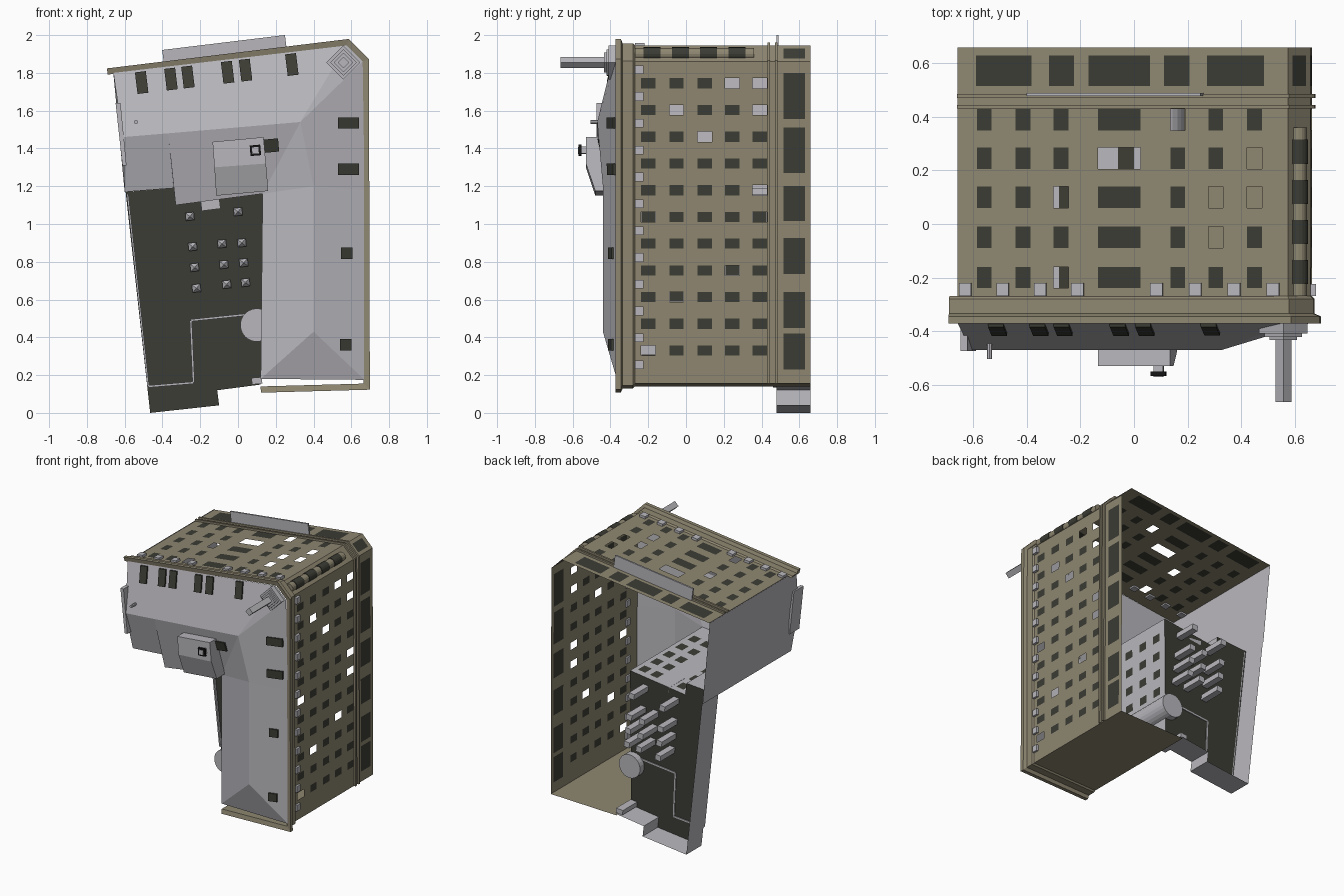
import bpy, bmesh, math
from mathutils import Vector
from mathutils.bvhtree import BVHTree

cube = bpy.data.objects.get("Cube")
if cube:
    bpy.data.objects.remove(cube)


def material(name, r, g, b):
    m = bpy.data.materials.new(name)
    m.use_nodes = True
    m.diffuse_color = (r, g, b, 1)
    m.node_tree.nodes["Principled BSDF"].inputs["Base Color"].default_value = (r, g, b, 1)
    return m


TAN = material("tan stone", .27, .24, .165)
GREY = material("pale grey", .48, .47, .50)
DARK = material("dark glass", .045, .045, .035)
BLACK = material("black metal", .008, .008, .008)


def build(name, verts, faces, mats, idx=None):
    me = bpy.data.meshes.new(name)
    me.from_pydata(verts, [], faces)
    for m in mats:
        me.materials.append(m)
    if idx:
        me.polygons.foreach_set("material_index", idx)
    ob = bpy.data.objects.new(name, me)
    bpy.context.collection.objects.link(ob)
    return ob


# Plan points are (x, z); height above the street runs toward -y
def prism(name, plan, y0, y1, mat, taper=1.0):
    n = len(plan)
    cx, cz = sum(p[0] for p in plan) / n, sum(p[1] for p in plan) / n
    v = [(cx + (x - cx) * taper, y0, cz + (z - cz) * taper) for x, z in plan]
    v += [(x, y1, z) for x, z in plan]
    f = [(i, (i + 1) % n, (i + 1) % n + n, i + n) for i in range(n)]
    f += [tuple(range(n))[::-1], tuple(range(n, 2 * n))]
    ob = build(name, v, f, [mat])
    bm = bmesh.new()
    bm.from_mesh(ob.data)
    bmesh.ops.recalc_face_normals(bm, faces=bm.faces)
    bm.to_mesh(ob.data)
    bm.free()
    return ob


def rect(cx, cz, w, h, deg=0):
    c, s = math.cos(math.radians(deg)), math.sin(math.radians(deg))
    return [(cx + c * u * w / 2 - s * v * h / 2, cz + s * u * w / 2 + c * v * h / 2)
            for u, v in ((-1, -1), (1, -1), (1, 1), (-1, 1))]


def ngon(cx, cz, r, n):
    return [(cx + r * math.cos(2 * math.pi * i / n), cz + r * math.sin(2 * math.pi * i / n))
            for i in range(n)]


def line(name, a, b, width, y0, y1, mat):
    d = math.degrees(math.atan2(b[1] - a[1], b[0] - a[0]))
    return prism(name, rect((a[0] + b[0]) / 2, (a[1] + b[1]) / 2,
                            math.dist(a, b), width, d), y0, y1, mat)


# Wall split on a grid; each rectangle is (u0, u1, y0, y1, is_hole)
def wall(name, a, b, axis, y0, y1, mat, rects=()):
    us = sorted({a[axis], b[axis], *[r[0] for r in rects], *[r[1] for r in rects]})
    ys = sorted({y0, y1, *[r[2] for r in rects], *[r[3] for r in rects]})
    verts, faces, idx = [], [], []
    for u in us:
        t = (u - a[axis]) / (b[axis] - a[axis])
        x, z = a[0] + t * (b[0] - a[0]), a[1] + t * (b[1] - a[1])
        verts += [(x, y, z) for y in ys]
    n = len(ys)
    for i in range(len(us) - 1):
        for j in range(n - 1):
            u, y = (us[i] + us[i + 1]) / 2, (ys[j] + ys[j + 1]) / 2
            hit = [r for r in rects if r[0] < u < r[1] and r[2] < y < r[3]]
            if hit and hit[0][4]:
                continue
            faces.append((i * n + j, i * n + j + 1, (i + 1) * n + j + 1, (i + 1) * n + j))
            idx.append(1 if hit else 0)
    return build(name, verts, faces, [mat, DARK], idx)


# Mitred moulding along a plan path; profile is (outward, y)
def sweep(name, path, profile, mat):
    pts = [Vector(p) for p in path]
    dirs = [(q - p).normalized() for p, q in zip(pts, pts[1:])]
    norms = [Vector((-d.y, d.x)) for d in dirs]
    verts, k = [], len(profile)
    for i, p in enumerate(pts):
        na, nb = norms[max(i - 1, 0)], norms[min(i, len(norms) - 1)]
        m = (na + nb) / (1 + na.dot(nb))
        verts += [(p.x + m.x * o, y, p.y + m.y * o) for o, y in profile]
    faces = [(i * k + j, i * k + (j + 1) % k, (i + 1) * k + (j + 1) % k, (i + 1) * k + j)
             for i in range(len(pts) - 1) for j in range(k)]
    faces += [tuple(range(k)), tuple(range(len(verts) - k, len(verts)))]
    return build(name, verts, faces, [mat])


TL, TR, CR, BR, BL = (-.66, 1.795), (.575, 1.945), (.66, 1.86), (.665, .155), (.12, .14)
EAVE, STREET, YARD = -.36, .66, .48
ROWS = (-.2, -.05, .1, .245, .39)

# Long street facade
cols = [(-.56, .055), (-.415, .055), (-.273, .055), (-.055, .16),
        (.163, .055), (.305, .055), (.45, .055)]
holes = {(3, 3), (2, 2), (2, 0), (4, 4), (5, 2), (5, 1), (6, 3), (6, 2)}
rects = [(c - w / 2, c + w / 2, y - .04, y + .04, (i, j) in holes)
         for i, (c, w) in enumerate(cols) for j, y in enumerate(ROWS)]
rects += [(a, b, .515, .63, False) for a, b in
          ((-.59, -.383), (-.317, -.225), (-.17, .06), (.112, .207), (.273, .485))]
wall("street_facade", TL, TR, 0, EAVE, STREET, TAN, rects)

# Side facade
holes = {(10, 3), (10, 4), (9, 1), (9, 4), (8, 2), (6, 4), (5, 0), (5, 4), (3, 3), (2, 1), (0, 0)}
rects = [(.33 + .1415 * i - .027, .33 + .1415 * i + .027, y - .038, y + .038, (i, j) in holes)
         for i in range(11) for j, y in enumerate(ROWS)]
rects += [(a, b, .515, .63, False) for a, b in ((.23, .42), (.45, .64), (.735, .925),
                                                (1.015, 1.2), (1.27, 1.51), (1.555, 1.8))]
wall("side_facade", BR, CR, 1, EAVE, STREET, TAN, rects)

# Chamfered corner with its rounded bay
wall("corner_facade", TR, CR, 0, EAVE, STREET, TAN, [(.592, .643, .515, .63, False)])
prism("corner_bay", ngon(.615, 1.9, .032, 16), -.27, .36, TAN)
for y in (-.18, -.03, .12, .27):
    prism("bay_window", ngon(.616, 1.901, .035, 16), y - .045, y + .045, DARK)
wall("wing_end_wall", BL, BR, 0, EAVE, STREET, TAN)

# Mouldings, canopy and cornice blocks
path = [TL, TR, CR, BR, BL]
sweep("cornice", [(-.69, 1.791)] + path[1:],
      [(0, -.27), (.01, -.28), (.01, -.335), (.033, -.345), (.033, -.372), (0, -.365)], TAN)
for y in (.438, .478):
    sweep("string_course", path[:4], [(0, y - .007), (.014, y - .007), (.014, y + .007), (0, y + .007)], TAN)
sweep("canopy", [(-.39, 1.828), (.26, 1.907)], [(0, .478), (.094, .478), (.094, .49), (0, .49)], GREY)
slope = math.degrees(math.atan2(TR[1] - TL[1], TR[0] - TL[0]))
for x in (-.63, -.49, -.35, -.21, .085, .23, .375, .52):
    prism("cornice_block", rect(x, 1.878 + .1215 * x, .046, .03, slope), -.27, -.22, GREY)
for i in range(12):
    prism("cornice_block", rect(.665, .255 + .142 * i, .03, .046), -.27, -.225, GREY)

# Hipped roof of both wings
roof_points = dict(
    A=(-.66, -.37, 1.8), B=(.575, -.37, 1.945), C=(.66, -.37, 1.86), K=(.67, -.365, 1.18),
    D=(.67, -.365, .175), E=(.12, -.365, .18), F=(.13, -.38, 1.16), G=(-.33, -.4, 1.1),
    J=(-.34, -.395, 1.19), H=(-.6, -.395, 1.17), M=(-.37, -.47, 1.48),
    P=(-.61, -.47, 1.46), Q=(.33, -.47, 1.54), R=(.4, -.44, 1.2), S=(.4, -.44, .43))
keys = list(roof_points)
roof_faces = [[keys.index(c) for c in f] for f in
              ("ABQMP", "BCQ", "CKRQ", "KDSR", "DES", "EFRS", "FQR", "PMJH", "MQFG", "MGJ")]
build("roof", list(roof_points.values()), roof_faces, [GREY])
surface = BVHTree.FromPolygons(list(roof_points.values()), roof_faces)

# Roof windows laid on the slopes
lights = [(x, 1.81 + .12 * x, .058, .115, slope) for x in (-.51, -.355, -.265, -.055, .04, .285)]
lights += [(.585, 1.535, .11, .06, 0), (.585, 1.29, .11, .06, 0), (.175, 1.415, .08, .07, 5),
           (.575, .845, .06, .06, 0), (.57, .36, .06, .06, 0)]
for cx, cz, w, h, deg in lights:
    base = []
    for x, z in rect(cx, cz, w, h, deg):
        hit = surface.ray_cast(Vector((x, -2, z)), Vector((0, 1, 0)))[0]
        base.append((x, hit.y if hit else -.38, z))
    top = [(x, y - .012, z) for x, y, z in base]
    build("roof_window", base + top,
          [(4, 5, 6, 7)] + [(i, (i + 1) % 4, (i + 1) % 4 + 4, i + 4) for i in range(4)], [DARK])

# Gable end and courtyard walls
A, P, H = (roof_points[k] for k in "APH")
build("gable_wall", [A, P, H, (H[0], STREET, H[2]), (A[0], STREET, A[2])], [(0, 1, 2, 3, 4)], [GREY])
plan = {k: (roof_points[k][0], roof_points[k][2]) for k in "EFGHJ"}
wall("yard_wall", plan["H"], plan["J"], 0, -.395, YARD, GREY)
wall("yard_return", plan["J"], plan["G"], 1, -.395, YARD, GREY)
wall("yard_wall", plan["G"], plan["F"], 0, -.39, YARD, GREY,
     [(x - .03, x + .03, y - .04, y + .04, False) for x in (-.25, -.03, .07) for y in ROWS])
wall("yard_side_wall", plan["E"], plan["F"], 1, -.37, YARD, GREY,
     [(z - .03, z + .03, y - .035, y + .035, False)
      for z in (.28, .62, .76, .9, 1.04) for y in ROWS])

# Low courtyard building, open underneath
yard = [(-.595, 1.17), (-.465, 0), (-.1, .04), (-.11, .12), (.12, .15), (.13, 1.16), (-.33, 1.1), (-.34, 1.19)]
build("yard_roof", [(x, YARD, z) for x, z in yard], [tuple(range(8))], [DARK])
for a, b in zip(yard[:4], yard[1:5]):
    build("yard_outer_wall", [(a[0], YARD, a[1]), (b[0], YARD, b[1]),
                              (b[0], STREET, b[1]), (a[0], STREET, a[1])], [(0, 1, 2, 3)], [GREY])
curb = [(-.475, .14), (-.235, .16), (-.25, .49), (.04, .52)]
for a, b in zip(curb, curb[1:]):
    line("yard_curb", a, b, .012, YARD - .02, YARD + .005, GREY)
line("yard_parapet", (-.585, 1.16), (-.475, .14), .01, YARD - .02, YARD, GREY)

# Skylights with shafts below
for x, z in ((-.255, 1.04), (0, 1.065), (-.24, .88), (-.085, .895), (.02, .9), (-.23, .77),
             (-.075, .785), (.03, .795), (-.22, .66), (-.06, .68), (.04, .69)):
    prism("skylight_shaft", rect(x, z, .045, .042, 6), .46, .65, GREY)
    prism("skylight_cap", rect(x, z, .045, .042, 6), .435, .46, GREY, .1)
prism("stair_tower", ngon(.1, .465, .088, 24), -.3, .53, GREY)
prism("yard_vent", rect(.1, .17, .055, .035, 5), .42, .65, GREY)
prism("wall_box", rect(-.145, 1.1, .1, .05, 7), .3, YARD, GREY)

# Lift house on the roof, with chimney
house = [(-.135, 1.435), (.135, 1.46), (.148, 1.32), (-.125, 1.3), (.16, 1.175), (-.115, 1.15)]
tops = (-.53, -.53, -.53, -.53, -.48, -.48)
verts = [(x, y, z) for (x, z), y in zip(house, tops)] + [(x, -.39, z) for x, z in house]
build("lift_house", verts, [(0, 1, 2, 3), (3, 2, 4, 5), (0, 3, 5, 11, 9, 6), (1, 7, 8, 10, 4, 2),
                            (0, 6, 7, 1), (5, 4, 10, 11)], [GREY])
prism("chimney", rect(.092, 1.39, .036, .036, 5), -.567, -.5, GREY)
prism("chimney_cap", rect(.092, 1.39, .056, .056, 5), -.568, -.552, BLACK)
prism("chimney_top", rect(.092, 1.39, .034, .034, 5), -.572, -.566, GREY)
prism("gable_stack", [(-.648, 1.64), (-.622, 1.64), (-.59, 1.31), (-.612, 1.31)], -.475, -.36, GREY)
prism("roof_pipe", ngon(-.54, 1.54, .01, 8), -.505, -.44, GREY)

# Corner finial of stacked diamonds with a pole
for i, r in enumerate((.09, .07, .052)):
    prism("finial_step", ngon(.558, 1.855, r, 4), -.41 - .012 * i, -.37, GREY)
prism("finial_pole", ngon(.558, 1.855, .03, 4), -.665, -.4, GREY)
